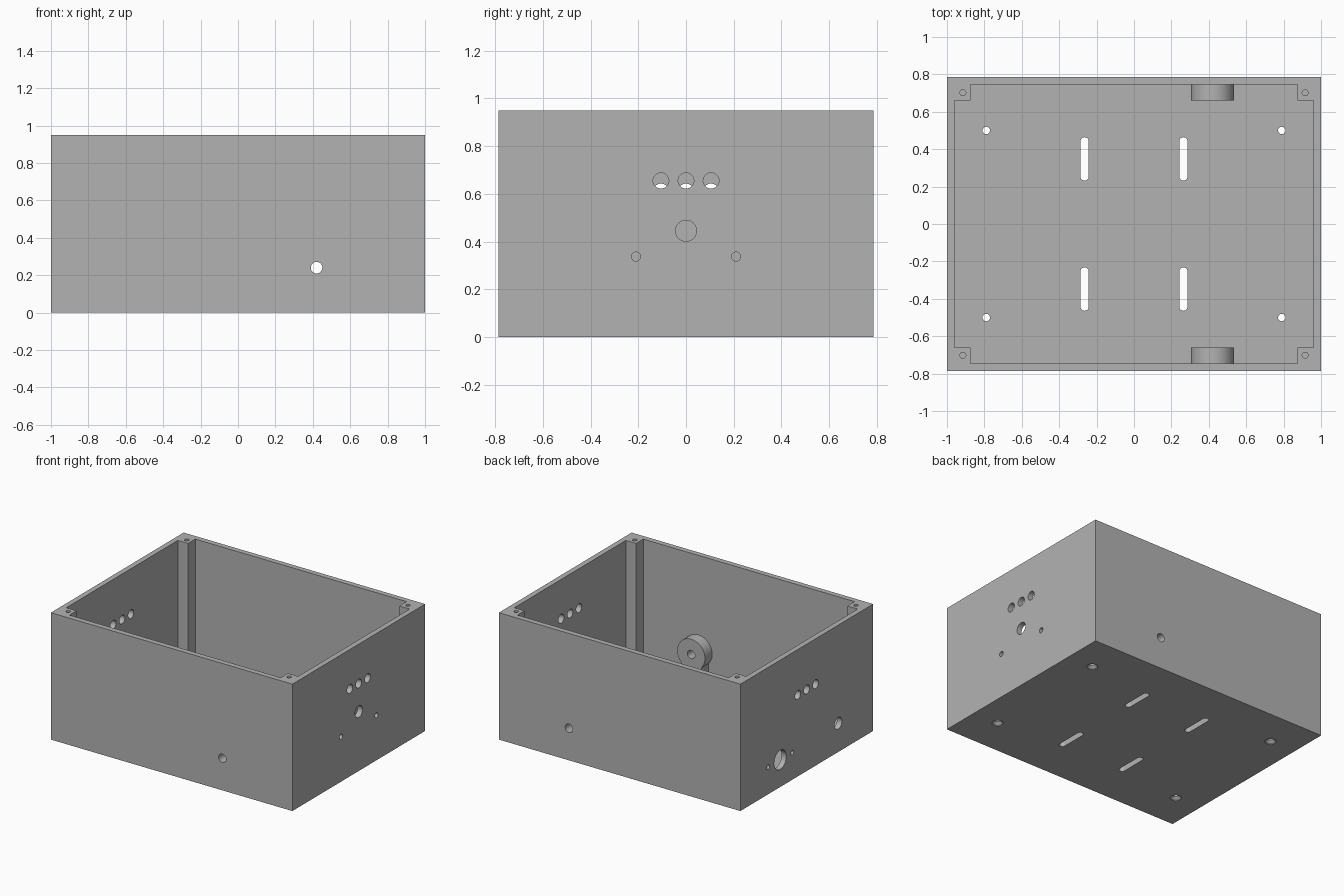
import bpy
import bmesh
import math
from mathutils import Vector

cube = bpy.data.objects.get("Cube")
if cube:
    bpy.data.objects.remove(cube, do_unlink=True)

# Overall sizes
HX, HY, HEIGHT = 1.0, 0.785, 0.95
WALL = FLOOR = 0.04
POST = 0.125

grey = bpy.data.materials.new("plain grey")
grey.use_nodes = True
grey.diffuse_color = (0.45, 0.45, 0.45, 1)
grey.node_tree.nodes["Principled BSDF"].inputs["Base Color"].default_value = (0.45, 0.45, 0.45, 1)


def place(u, v, w, axis):
    """Put profile point (u, v) at distance w along the axis."""
    return Vector({"x": (w, u, v), "y": (u, w, v), "z": (u, v, w)}[axis])


def loft(bm, sections, axis):
    """Closed solid through a list of (profile, distance) sections."""
    rings = [[bm.verts.new(place(u, v, w, axis)) for u, v in prof] for prof, w in sections]
    n = len(rings[0])
    for a, b in zip(rings, rings[1:]):
        for i in range(n):
            j = (i + 1) % n
            bm.faces.new((a[i], a[j], b[j], b[i]))
    bm.faces.new(rings[0])
    bm.faces.new(rings[-1])


def arc(u, v, r, start=0, sweep=360, n=32):
    """Points on a circle, or on part of it with both ends included."""
    steps = n if sweep == 360 else n - 1
    return [(u + r * math.cos(math.radians(start + sweep * i / steps)),
             v + r * math.sin(math.radians(start + sweep * i / steps))) for i in range(n)]


def prism(bm, profile, lo, hi, axis):
    loft(bm, [(profile, lo), (profile, hi)], axis)


def finish(name, bm):
    bmesh.ops.recalc_face_normals(bm, faces=bm.faces)
    mesh = bpy.data.meshes.new(name)
    bm.to_mesh(mesh)
    bm.free()
    mesh.materials.append(grey)
    obj = bpy.data.objects.new(name, mesh)
    bpy.context.collection.objects.link(obj)
    return obj


def rectangle(hx, hy):
    return [(-hx, -hy), (hx, -hy), (hx, hy), (-hx, hy)]


# Outer block
bm = bmesh.new()
prism(bm, rectangle(HX, HY), 0, HEIGHT, "z")
enclosure = finish("enclosure", bm)

# Cavity, notched so that a square post stays in each corner
ix, iy, px, py = HX - WALL, HY - WALL, HX - POST, HY - POST
notched = [(px, -iy), (px, -py), (ix, -py), (ix, py), (px, py), (px, iy)]
notched += [(-x, -y) for x, y in notched]
bm = bmesh.new()
prism(bm, notched, FLOOR, HEIGHT + 0.1, "z")
cavity = finish("cavity_cutter", bm)

# Round bosses on pedestals inside the front and back walls
BX, BZ, BR, PED = 0.42, 0.24, 0.115, 0.085
drop = math.degrees(math.acos(PED / BR))
boss = arc(BX, BZ, BR, -drop, 180 + 2 * drop, 40)
boss += [(BX - PED, FLOOR / 2), (BX + PED, FLOOR / 2)]
bm = bmesh.new()
for s in (-1, 1):
    prism(bm, boss, s * 0.66, s * (HY - WALL / 2), "y")
bosses = finish("wall_bosses", bm)

# All drilled holes
bm = bmesh.new()
prism(bm, arc(BX, BZ, 0.031), -1, 1, "y")

right_holes = [(y, 0.655, 0.033) for y in (-0.105, 0, 0.105)]
right_holes += [(0, 0.445, 0.044), (-0.21, 0.337, 0.019), (0.21, 0.337, 0.019)]
left_holes = [(y, 0.61, 0.033) for y in (-0.105, 0, 0.105)]
left_holes += [(0.313, 0.203, 0.072), (0.455, 0.203, 0.017), (0.171, 0.203, 0.017),
               (-0.372, 0.215, 0.044)]
for side, holes in ((1, right_holes), (-1, left_holes)):
    for y, z, r in holes:
        prism(bm, arc(y, z, r), side * 0.9, side * 1.1, "x")

for sx in (-1, 1):
    for sy in (-1, 1):
        # Blind screw hole in the post
        prism(bm, arc(sx * 0.915, sy * 0.702, 0.016, n=24), HEIGHT - 0.25, HEIGHT + 0.1, "z")
        # Countersunk floor hole
        x, y = sx * 0.79, sy * 0.5
        loft(bm, [(arc(x, y, r), z) for r, z in
                  ((0.038, -0.1), (0.038, 0.005), (0.02, 0.023), (0.02, 0.1))], "z")
        # Rounded slot
        x, y, r = sx * 0.264, sy * 0.348, 0.022
        slot = arc(x, y + 0.094, r, 0, 180, 17) + arc(x, y - 0.094, r, 180, 180, 17)
        prism(bm, slot, -0.1, 0.1, "z")
drills = finish("hole_cutter", bm)

# Combine into one solid
for tool, operation in ((cavity, "DIFFERENCE"), (bosses, "UNION"), (drills, "DIFFERENCE")):
    mod = enclosure.modifiers.new(tool.name, "BOOLEAN")
    mod.operation = operation
    mod.solver = "EXACT"
    mod.object = tool
bpy.context.view_layer.update()
graph = bpy.context.evaluated_depsgraph_get()
solid = bpy.data.meshes.new_from_object(enclosure.evaluated_get(graph))
enclosure.modifiers.clear()
enclosure.data = solid
solid.name = "enclosure"
for tool in (cavity, bosses, drills):
    bpy.data.objects.remove(tool, do_unlink=True)

# One material slot for the whole body
solid.materials.clear()
solid.materials.append(grey)
for face in solid.polygons:
    face.material_index = 0

bpy.ops.object.select_all(action="DESELECT")
enclosure.select_set(True)
bpy.context.view_layer.objects.active = enclosure
bpy.ops.object.shade_smooth_by_angle(angle=math.radians(30))
